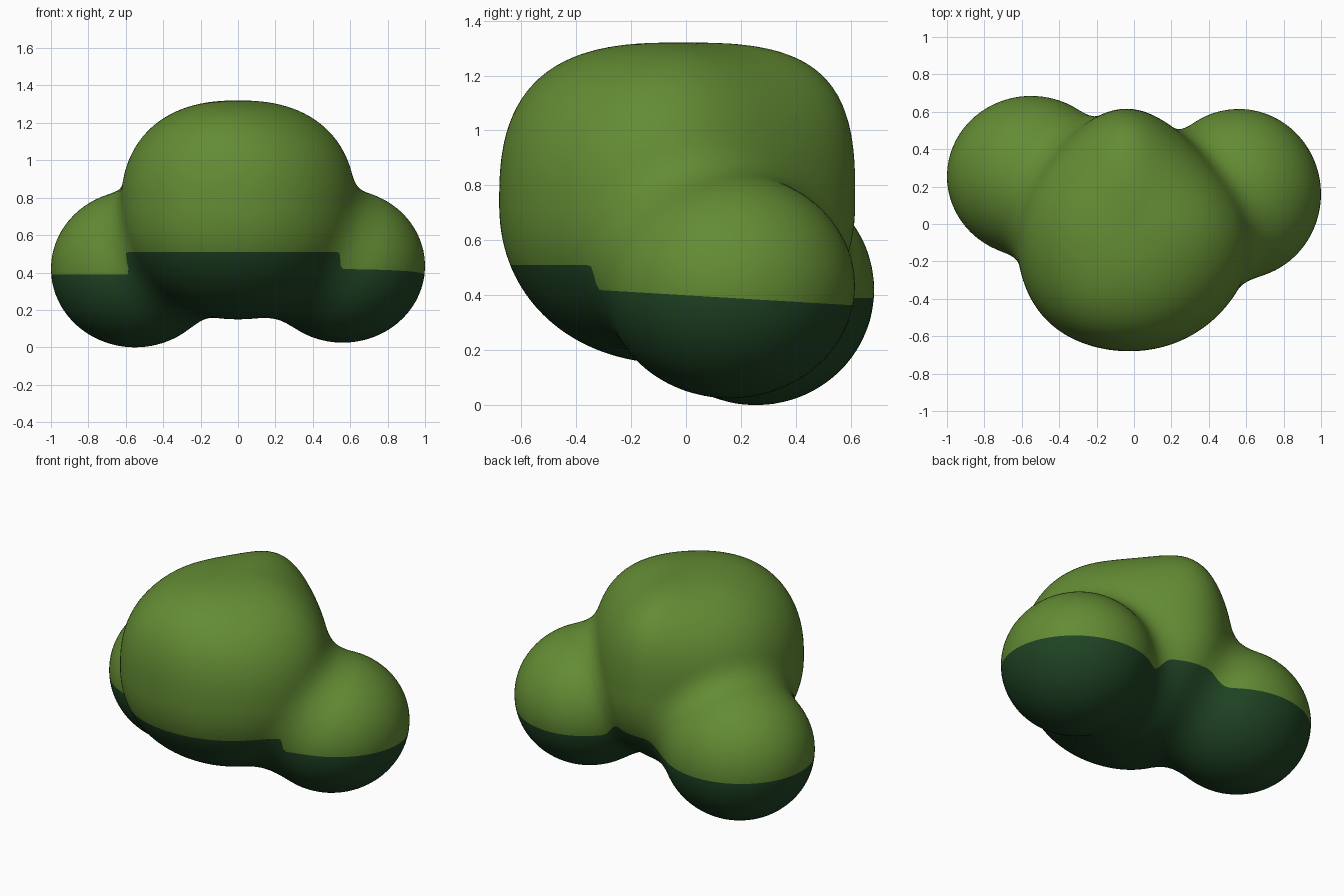
import bpy, bmesh
from mathutils import Vector

if "Cube" in bpy.data.objects:
    bpy.data.objects.remove(bpy.data.objects["Cube"])

# Two-tone rounded bush: one uneven crown and two lower side lobes, softly merged
ORIGIN = Vector((0, 0.08, 0.45))
# Crown sides: direction (x, y) and distance from the crown's middle
SIDES = [(1, 0, 0.668), (-1, 0, 0.648), (0, 1, 0.714), (0, -1, 0.672),
         (0.707, 0.707, 0.555), (-0.707, 0.707, 0.615),
         (0.707, -0.707, 0.665), (-0.707, -0.707, 0.71)]


def crown(p):
    x, y, z = p.x, p.y + 0.03, (p.z - 0.735) / 0.585
    # rounded eight-sided outline
    rho = sum((max(0, x * a + y * b) / d) ** 6 for a, b, d in SIDES) ** (1 / 6) + 1e-6
    e = 2.36 if z > 0 else 2.15
    f = rho ** e + abs(z) ** e
    if z > 0:                                # fuller shoulders front and back
        r = (x * x + y * y) ** 0.5 + 1e-6
        k = 0.36 + (0.1 * y - 0.2 * x) / r
        f -= k * z * z * (y / 0.645) ** 4 / rho ** 2
    return (max(f, 0) ** (1 / e) - 1) * 0.62


def lobe(p, c, r):
    f = sum(((p[i] - c[i]) / r[i]) ** 2 for i in range(3))
    return (f ** 0.5 - 1) * 0.43


def left_lobe(p):
    return lobe(p, (-0.55, 0.255, 0.42), (0.45, 0.43, 0.42))


def right_lobe(p):
    return lobe(p, (0.56, 0.16, 0.435), (0.44, 0.455, 0.41))


def soft_min(a, b, k=0.15):
    h = max(k - abs(a - b), 0) / k
    return min(a, b) - h * h * k / 4


def field(p):
    return soft_min(crown(p), min(left_lobe(p), right_lobe(p)))


def smooth_step(t):
    t = min(max(t, 0), 1)
    return t * t * (3 - 2 * t)


def shade_line(p):
    """Height of the border between dark underside and light top."""
    side = min(left_lobe(p), right_lobe(p))
    back = smooth_step(p.y / 0.3)
    low = 0.39 if p.x < 0 else 0.40 - 0.06 * p.y
    high = 0.51 - 0.04 * back
    return low + (high - low) * smooth_step((side - crown(p)) / (0.08 + 0.14 * back) + 0.5)


def above(p):
    return p.z - shade_line(p)


# Push a sphere out to the merged surface
bm = bmesh.new()
bmesh.ops.create_icosphere(bm, subdivisions=6, radius=1)
for v in bm.verts:
    d = v.co.normalized()
    lo, hi = 0.0, 1.5
    for _ in range(15):
        mid = (lo + hi) / 2
        if field(ORIGIN + d * mid) < 0:
            lo = mid
        else:
            hi = mid
    v.co = ORIGIN + d * lo

# Cut a clean edge along the colour border
height = {v: above(v.co) for v in bm.verts}
new_verts = []
for e in list(bm.edges):
    a, b = e.verts
    ha, hb = height[a], height[b]
    if (ha > 0) != (hb > 0):
        t = min(max(ha / (ha - hb), 0.02), 0.98)
        new_verts.append(bmesh.utils.edge_split(e, a, t)[1])
bmesh.ops.connect_verts(bm, verts=new_verts)

# Light above the border, dark below
for f in bm.faces:
    f.smooth = True
    f.material_index = 0 if sum(height.get(v, 0) for v in f.verts) > 0 else 1

mesh = bpy.data.meshes.new("bush")
bm.to_mesh(mesh)
bm.free()
for name, col in (("leaf green", (0.125, 0.262, 0.034, 1)),
                  ("dark green", (0.014, 0.058, 0.018, 1))):
    mat = bpy.data.materials.new(name)
    mat.diffuse_color = col
    mat.use_nodes = True
    mat.node_tree.nodes["Principled BSDF"].inputs["Base Color"].default_value = mat.diffuse_color
    mesh.materials.append(mat)
bush = bpy.data.objects.new("bush", mesh)
bpy.context.collection.objects.link(bush)
